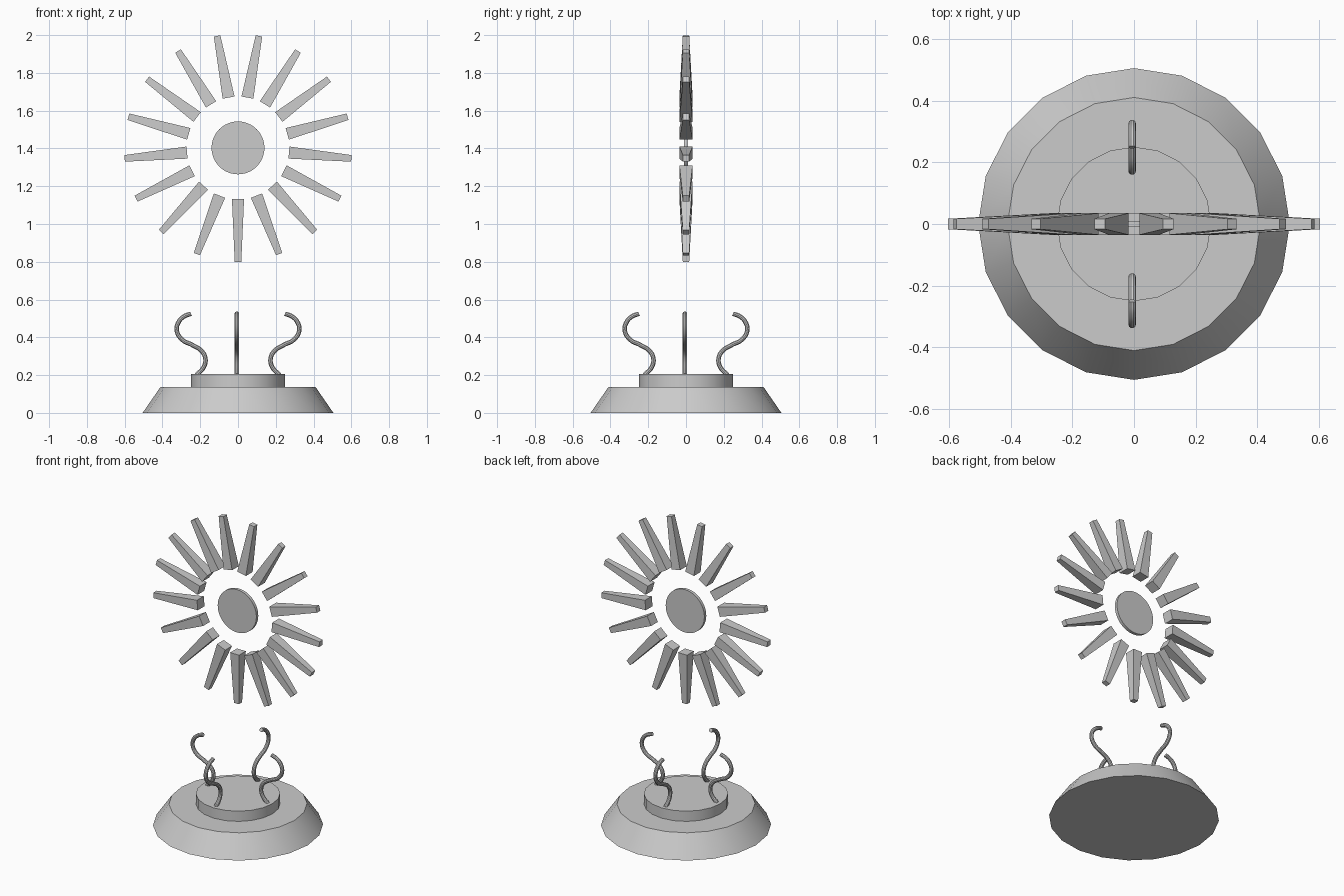
import bpy
import bmesh
from math import pi, radians
from mathutils import Matrix, Vector

default = bpy.data.objects.get("Cube")
if default:
    bpy.data.objects.remove(default)

HUB_Z = 1.403
SPOKES = 17
HOOK_OFFSET = -0.006


def add_object(name, data):
    obj = bpy.data.objects.new(name, data)
    bpy.context.collection.objects.link(obj)
    return obj


def smooth(obj):
    bpy.ops.object.select_all(action='DESELECT')
    obj.select_set(True)
    bpy.context.view_layer.objects.active = obj
    bpy.ops.object.shade_smooth_by_angle(angle=radians(30))


def frustum(name, sides, r_bottom, r_top, z_bottom, z_top, turn=None):
    """Capped cone or cylinder along z, optionally reoriented."""
    bm = bmesh.new()
    bmesh.ops.create_cone(bm, cap_ends=True, segments=sides, radius1=r_bottom,
                          radius2=r_top, depth=z_top - z_bottom)
    if turn:
        bm.transform(turn)
    mesh = bpy.data.meshes.new(name)
    bm.to_mesh(mesh)
    bm.free()
    obj = add_object(name, mesh)
    obj.location.z = (z_bottom + z_top) / 2
    smooth(obj)
    return obj


# Stepped round base
frustum("base_foot", 20, 0.505, 0.41, 0, 0.138)
frustum("base_plate", 20, 0.25, 0.25, 0.138, 0.205)

# Hub disc facing the front
frustum("hub_disc", 48, 0.14, 0.14, HUB_Z - 0.01, HUB_Z + 0.01,
        Matrix.Rotation(pi / 2, 4, 'X'))

# Tapered spoke, pointing down from the hub
bm = bmesh.new()
bmesh.ops.create_cube(bm, size=1)
for v in bm.verts:
    outer = v.co.z < 0
    width, depth, radius = (0.035, 0.034, 0.603) if outer else (0.064, 0.07, 0.271)
    v.co = Vector((v.co.x * width, v.co.y * depth, -radius))
spoke_mesh = bpy.data.meshes.new("spoke")
bm.to_mesh(spoke_mesh)
bm.free()

for i in range(SPOKES):
    spoke = add_object(f"spoke_{i + 1}", spoke_mesh)
    spoke.location.z = HUB_Z
    spoke.rotation_euler.y = i * 2 * pi / SPOKES

# S-shaped hook swept along a curve: (distance from axis, height)
path = [(0.22, 0.2), (0.18, 0.245), (0.173, 0.29), (0.193, 0.328),
        (0.243, 0.36), (0.295, 0.387), (0.324, 0.435), (0.315, 0.48),
        (0.285, 0.511), (0.249, 0.525)]
curve = bpy.data.curves.new("hook_path", 'CURVE')
curve.dimensions = '3D'
curve.bevel_depth = 0.0125
curve.bevel_resolution = 3
curve.resolution_u = 5
curve.use_fill_caps = True
spline = curve.splines.new('BEZIER')
spline.bezier_points.add(len(path) - 1)
for point, (r, z) in zip(spline.bezier_points, path):
    point.co = (r, 0, z)
    point.handle_left_type = point.handle_right_type = 'AUTO'

hook = add_object("hook_left", curve)
bpy.ops.object.select_all(action='DESELECT')
hook.select_set(True)
bpy.context.view_layer.objects.active = hook
bpy.ops.object.convert(target='MESH')
hook = bpy.context.view_layer.objects.active
smooth(hook)

# Four hooks around the plate
hook.location.y = HOOK_OFFSET
for i, side in enumerate(("back", "right", "front"), start=1):
    copy = add_object(f"hook_{side}", hook.data)
    copy.rotation_euler.z = i * pi / 2
    copy.location = (0, HOOK_OFFSET, 0) if side == "right" else (HOOK_OFFSET, 0, 0)
